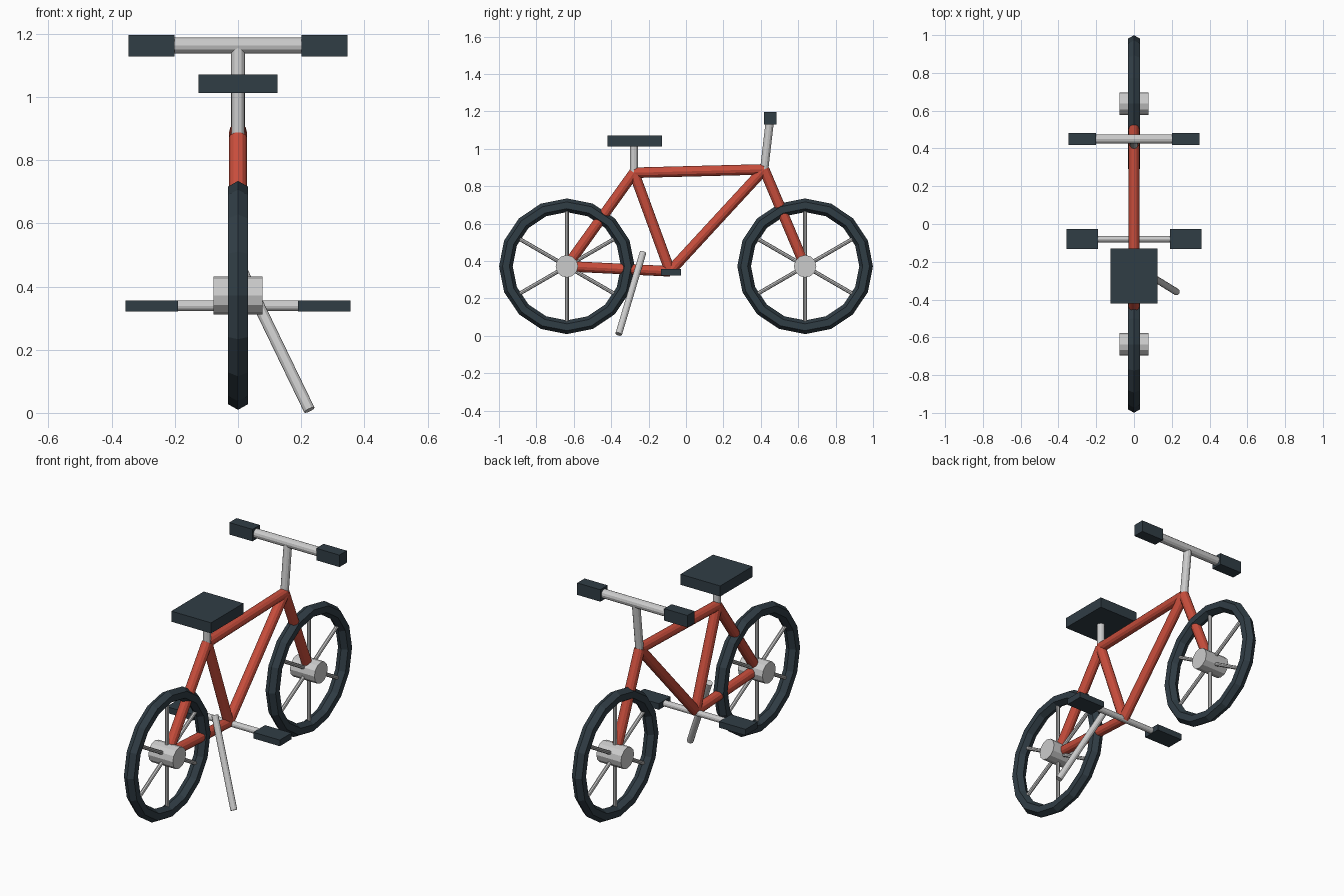
import bpy
from math import radians, sin, cos
from mathutils import Vector

if "Cube" in bpy.data.objects:
    bpy.data.objects.remove(bpy.data.objects["Cube"])


def material(name, color):
    m = bpy.data.materials.new(name)
    m.diffuse_color = (*color, 1)
    m.use_nodes = True
    m.node_tree.nodes["Principled BSDF"].inputs["Base Color"].default_value = m.diffuse_color
    return m


RED = material("red_paint", (0.58, 0.075, 0.045))
DARK = material("dark_rubber", (0.03, 0.047, 0.06))


def finish(name, mat):
    o = bpy.context.object
    o.name = name
    if mat:
        o.data.materials.append(mat)
    return o


def tube(name, a, b, r, mat=None, sides=12):
    a, b = Vector(a), Vector(b)
    d = b - a
    bpy.ops.mesh.primitive_cylinder_add(
        vertices=sides, radius=r, depth=d.length, location=(a + b) / 2,
        rotation=d.to_track_quat('Z', 'Y').to_euler())
    return finish(name, mat)


def box(name, center, size, mat=None):
    bpy.ops.mesh.primitive_cube_add(size=1, location=center)
    o = finish(name, mat)
    o.scale = size
    return o


# Key points of the frame
AXLE_Z = 0.372
REAR = (0, -0.637, AXLE_Z)
FRONT = (0, 0.637, AXLE_Z)
SEAT_JOINT = (0, -0.278, 0.872)
HEAD = (0, 0.418, 0.89)
CRANK = (0, -0.085, 0.345)

# Wheels: tyre, hub and three full-width spoke rods
for label, (x, y, z) in (("rear", REAR), ("front", FRONT)):
    bpy.ops.mesh.primitive_torus_add(
        major_segments=16, minor_segments=6, major_radius=0.326,
        minor_radius=0.0365, location=(x, y, z), rotation=(0, radians(90), 0))
    finish(label + "_tyre", DARK)
    tube(label + "_hub", (-0.077, y, z), (0.077, y, z), 0.06)
    for i, deg in enumerate((30, 90, 150)):
        dy, dz = 0.32 * cos(radians(deg)), 0.32 * sin(radians(deg))
        tube(f"{label}_spoke_{i + 1}", (0, y - dy, z - dz), (0, y + dy, z + dz),
             0.0105, sides=8)

# Frame tubes
for name, a, b in (("top_tube", SEAT_JOINT, HEAD),
                   ("down_tube", HEAD, CRANK),
                   ("seat_tube", SEAT_JOINT, CRANK),
                   ("seat_stay", SEAT_JOINT, REAR),
                   ("chain_stay", CRANK, REAR),
                   ("fork", HEAD, FRONT)):
    tube(name, a, b, 0.028, RED)

# Seat
tube("seat_post", SEAT_JOINT, (0, -0.278, 1.03), 0.021)
box("seat", (0, -0.275, 1.042), (0.25, 0.292, 0.06), DARK)

# Handlebar
tube("stem", HEAD, (0, 0.45, 1.163), 0.022)
tube("handlebar", (-0.27, 0.45, 1.163), (0.27, 0.45, 1.163), 0.025)

# Pedal axle
tube("pedal_axle", (-0.27, -0.08, 0.339), (0.27, -0.08, 0.339), 0.017)

# Grips and pedals on both sides
for side, s in (("left", -1), ("right", 1)):
    box(side + "_grip", (s * 0.274, 0.45, 1.163), (0.146, 0.066, 0.068), DARK)
    box(side + "_pedal", (s * 0.273, -0.08, 0.339), (0.167, 0.106, 0.035), DARK)

# Kickstand
tube("kickstand", (0.015, -0.23, 0.445), (0.226, -0.36, 0.009), 0.018)
